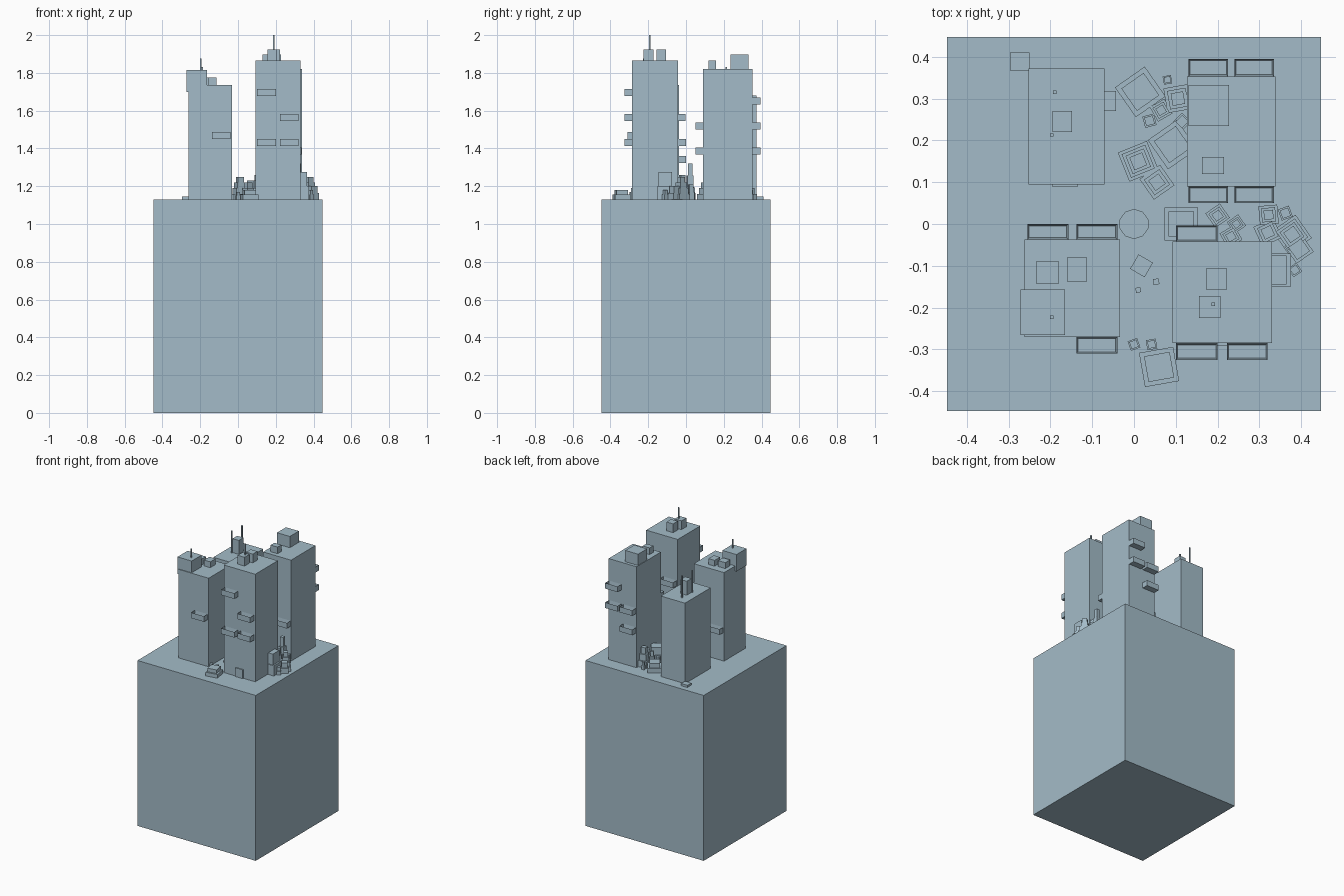
import bpy, bmesh, math
from mathutils import Matrix

G = 1.13  # ground level on top of the block
mat = bpy.data.materials.new("pale blue grey")
mat.diffuse_color = (0.37, 0.50, 0.58, 1)


def finish(name, bm):
    bmesh.ops.recalc_face_normals(bm, faces=bm.faces)
    me = bpy.data.meshes.new(name)
    bm.to_mesh(me)
    bm.free()
    me.materials.append(mat)
    ob = bpy.data.objects.new(name, me)
    bpy.context.collection.objects.link(ob)
    return ob


def add_box(bm, cx, cy, z0, z1, w, d, rot=0):
    m = (Matrix.Translation((cx, cy, (z0 + z1) / 2))
         @ Matrix.Rotation(math.radians(rot), 4, 'Z')
         @ Matrix.Diagonal((w, d, z1 - z0, 1)))
    bmesh.ops.create_cube(bm, size=1, matrix=m)


def box(name, x0, x1, y0, y1, z0, z1):
    bm = bmesh.new()
    add_box(bm, (x0 + x1) / 2, (y0 + y1) / 2, z0, z1, x1 - x0, y1 - y0)
    return finish(name, bm)


def balcony(name, x0, x1, y0, y1, top):
    # open tray with a thin parapet
    bm = bmesh.new()
    add_box(bm, (x0 + x1) / 2, (y0 + y1) / 2, top - 0.038, top, x1 - x0, y1 - y0)
    up = [f for f in bm.faces if f.normal.z > 0.9]
    bmesh.ops.inset_region(bm, faces=up, thickness=0.006)
    bmesh.ops.translate(bm, verts=up[0].verts, vec=(0, 0, -0.03))
    finish(name, bm)


def stack(name, cx, cy, w, rot, h, tiers):
    # crates of shrinking size piled on each other
    bm = bmesh.new()
    for i in range(tiers):
        s = w * (1 - 0.75 * i / max(tiers, 3))
        add_box(bm, cx, cy, G + h * i / tiers, G + h * (i + 1) / tiers, s, s, rot)
    finish(name, bm)


# ground block
box("ground_block", -0.447, 0.447, -0.447, 0.447, 0, G)

# towers
box("tower_front_left", -0.262, -0.033, -0.27, -0.037, G, 1.735)
box("tower_back_left", -0.253, -0.07, 0.095, 0.372, G, 1.68)
box("tower_back_right", 0.127, 0.338, 0.09, 0.353, G, 1.82)
box("tower_front_right", 0.092, 0.33, -0.285, -0.042, G, 1.865)

# roof boxes
for b in [(-0.272, -0.165, -0.265, -0.157, 1.70, 1.815),
          (-0.16, -0.113, -0.138, -0.08, 1.735, 1.775),
          (-0.234, -0.18, -0.142, -0.09, 1.735, 1.775),
          (-0.195, -0.148, 0.22, 0.27, 1.68, 1.775),
          (0.13, 0.227, 0.235, 0.332, 1.82, 1.897),
          (0.163, 0.215, 0.12, 0.16, 1.82, 1.865),
          (0.172, 0.222, -0.157, -0.107, 1.865, 1.925),
          (0.155, 0.207, -0.225, -0.172, 1.865, 1.925)]:
    box("roof_box", *b)

# antennas
for x, y, z0, z1 in [(-0.197, -0.223, 1.815, 1.875), (-0.19, 0.315, 1.68, 1.83),
                     (-0.197, 0.213, 1.68, 1.83), (0.19, -0.192, 1.925, 2.0)]:
    box("antenna", x - 0.004, x + 0.004, y - 0.004, y + 0.004, z0, z1)

# balconies: x range, y range, top heights
for x0, x1, y0, y1, tops in [
        (0.10, 0.20, -0.325, -0.285, (1.715, 1.45)),
        (0.222, 0.32, -0.325, -0.285, (1.583, 1.45)),
        (0.10, 0.20, -0.042, -0.003, (1.583,)),
        (-0.138, -0.04, -0.31, -0.27, (1.488,)),
        (-0.255, -0.157, -0.037, 0.0, (1.36,)),
        (-0.138, -0.04, -0.037, 0.0, (1.45,)),
        (0.13, 0.225, 0.05, 0.09, (1.537,)),
        (0.24, 0.335, 0.05, 0.09, (1.405,)),
        (0.13, 0.225, 0.353, 0.395, (1.537, 1.405)),
        (0.24, 0.335, 0.353, 0.395, (1.67, 1.537))]:
    for t in tops:
        balcony("balcony", x0, x1, y0, y1, t)

# doors and steps
box("front_right_door", 0.18, 0.24, -0.292, -0.285, G, 1.19)
box("back_left_door", -0.195, -0.135, 0.088, 0.095, G, 1.19)
box("low_slab", -0.297, -0.25, 0.367, 0.41, G, 1.145)
box("side_unit", -0.07, -0.043, 0.27, 0.318, G, 1.17)

# round slab in the middle of the square
bm = bmesh.new()
bmesh.ops.create_cone(bm, cap_ends=True, segments=10, radius1=0.036, radius2=0.036,
                      depth=0.03, matrix=Matrix.Translation((0, 0, G + 0.015)))
finish("round_slab", bm)

# crate piles: x, y, width, turn, height, tiers
for p in [(0.015, 0.316, 0.087, 35, 0.06, 2), (0.105, 0.30, 0.06, 10, 0.13, 3),
          (0.08, 0.345, 0.02, 10, 0.05, 2), (0.065, 0.272, 0.04, 30, 0.10, 3),
          (0.037, 0.247, 0.028, 15, 0.06, 2), (0.115, 0.245, 0.03, 45, 0.09, 2),
          (0.01, 0.15, 0.075, 22, 0.12, 4), (0.055, 0.10, 0.06, 35, 0.09, 3),
          (0.092, 0.19, 0.085, 35, 0.10, 2), (0.113, 0.0, 0.08, 0, 0.06, 2),
          (0.20, 0.02, 0.042, 35, 0.10, 3), (0.245, 0.0, 0.033, 35, 0.08, 3),
          (0.232, -0.03, 0.04, 30, 0.07, 3), (0.322, 0.022, 0.045, 5, 0.19, 3),
          (0.32, -0.02, 0.052, 25, 0.13, 3), (0.378, -0.025, 0.068, 35, 0.12, 4),
          (0.362, 0.026, 0.028, 20, 0.08, 2), (0.395, -0.06, 0.05, 35, 0.07, 2),
          (0.385, -0.11, 0.025, 35, 0.05, 2), (0.06, -0.342, 0.083, 10, 0.05, 2),
          (0.0, -0.288, 0.024, 20, 0.04, 2), (0.042, -0.288, 0.024, 10, 0.04, 2),
          (0.018, -0.10, 0.04, -30, 0.025, 1), (0.01, -0.158, 0.012, 10, 0.012, 1),
          (0.053, -0.138, 0.014, 10, 0.012, 1)]:
    stack("crate_pile", *p)
box("tall_crate", 0.33, 0.365, -0.145, -0.075, G, 1.275)
box("crate_step", 0.33, 0.376, -0.15, -0.07, G, 1.20)
